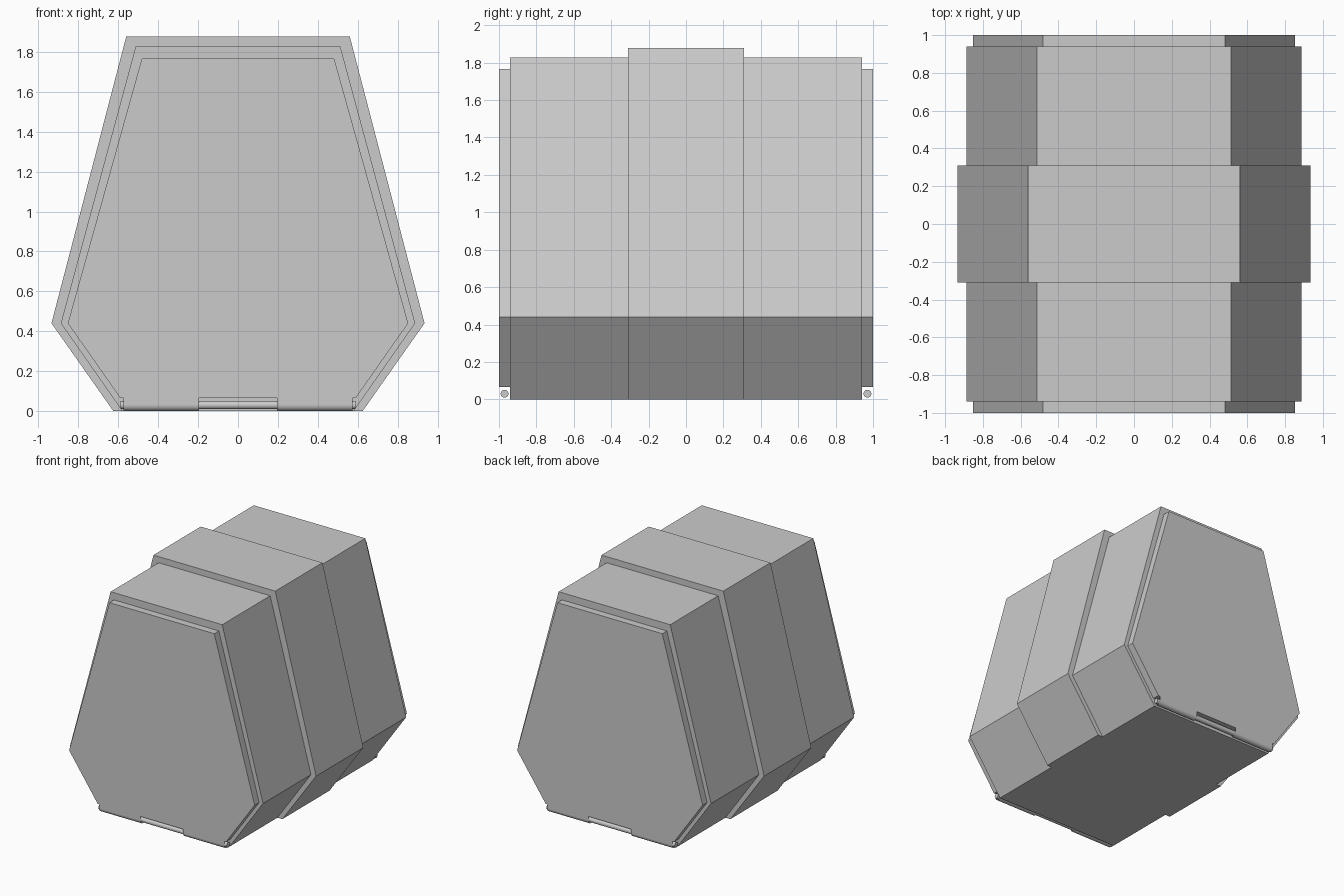
import bpy, bmesh, math
from mathutils import Matrix

cube = bpy.data.objects.get("Cube")
if cube:
    bpy.data.objects.remove(cube, do_unlink=True)

grey = bpy.data.materials.new("light grey")
grey.use_nodes = True
GREY = (0.6, 0.6, 0.6, 1)
grey.diffuse_color = GREY
grey.node_tree.nodes["Principled BSDF"].inputs["Base Color"].default_value = GREY


def finish(name, bm):
    bmesh.ops.recalc_face_normals(bm, faces=bm.faces)
    mesh = bpy.data.meshes.new(name)
    bm.to_mesh(mesh)
    bm.free()
    mesh.materials.append(grey)
    obj = bpy.data.objects.new(name, mesh)
    bpy.context.collection.objects.link(obj)
    return obj


def prism(name, half, y0, y1):
    """Extrude a left-right symmetric outline along y."""
    outline = half + [(-x, z) for x, z in reversed(half)]
    bm = bmesh.new()
    face = bm.faces.new([bm.verts.new((x, y0, z)) for x, z in outline])
    ext = bmesh.ops.extrude_face_region(bm, geom=[face])["geom"]
    verts = [g for g in ext if isinstance(g, bmesh.types.BMVert)]
    bmesh.ops.translate(bm, verts=verts, vec=(0, y1 - y0, 0))
    return finish(name, bm)


PIN_Y, PIN_Z, BARREL = 0.97, 0.03, 0.03
DOOR_BOTTOM, NOTCH, SLEEVE_END = 0.065, 0.195, 0.575


def sleeve(name, side, x0, x1):
    """Rounded lower door lip wrapped round the pin, open at its ends."""
    path = [(PIN_Y + BARREL, DOOR_BOTTOM)]
    for i in range(13):
        a = -math.pi * i / 12
        path.append((PIN_Y + BARREL * math.cos(a), PIN_Z + BARREL * math.sin(a)))
    path.append((PIN_Y - BARREL, DOOR_BOTTOM))
    bm = bmesh.new()
    rows = [[bm.verts.new((x, side * y, z)) for y, z in path] for x in (x0, x1)]
    for i in range(len(path) - 1):
        f = bm.faces.new((rows[0][i], rows[1][i], rows[1][i + 1], rows[0][i + 1]))
        f.smooth = 0 < i < len(path) - 2
    obj = finish(name, bm)
    # Normals must point away from the pin
    first = obj.data.polygons[0]
    if first.normal.y * side < 0:
        obj.data.flip_normals()


def pin(name, side):
    bm = bmesh.new()
    turn = Matrix.Translation((0, side * PIN_Y, PIN_Z)) @ Matrix.Rotation(math.pi / 2, 4, "Y")
    bmesh.ops.create_cone(bm, cap_ends=True, segments=20, radius1=0.021,
                          radius2=0.021, depth=1.18, matrix=turn)
    for f in bm.faces:
        f.smooth = len(f.verts) == 4
    finish(name, bm)


# Raised centre band
prism("centre_band", [(0.625, 0), (0.935, 0.44), (0.56, 1.878)], -0.31, 0.31)

# Body halves, end doors and hinges
for label, s in (("front", -1), ("back", 1)):
    prism(label + "_body", [(0.58, 0), (0.888, 0.44), (0.513, 1.827)], s * 0.31, s * 0.94)
    prism(label + "_door", [(0.59, DOOR_BOTTOM), (0.853, 0.44), (0.482, 1.767)], s * 0.94, s)
    sleeve(label + "_hinge_left", s, NOTCH, SLEEVE_END)
    sleeve(label + "_hinge_right", s, -SLEEVE_END, -NOTCH)
    pin(label + "_hinge_pin", s)
